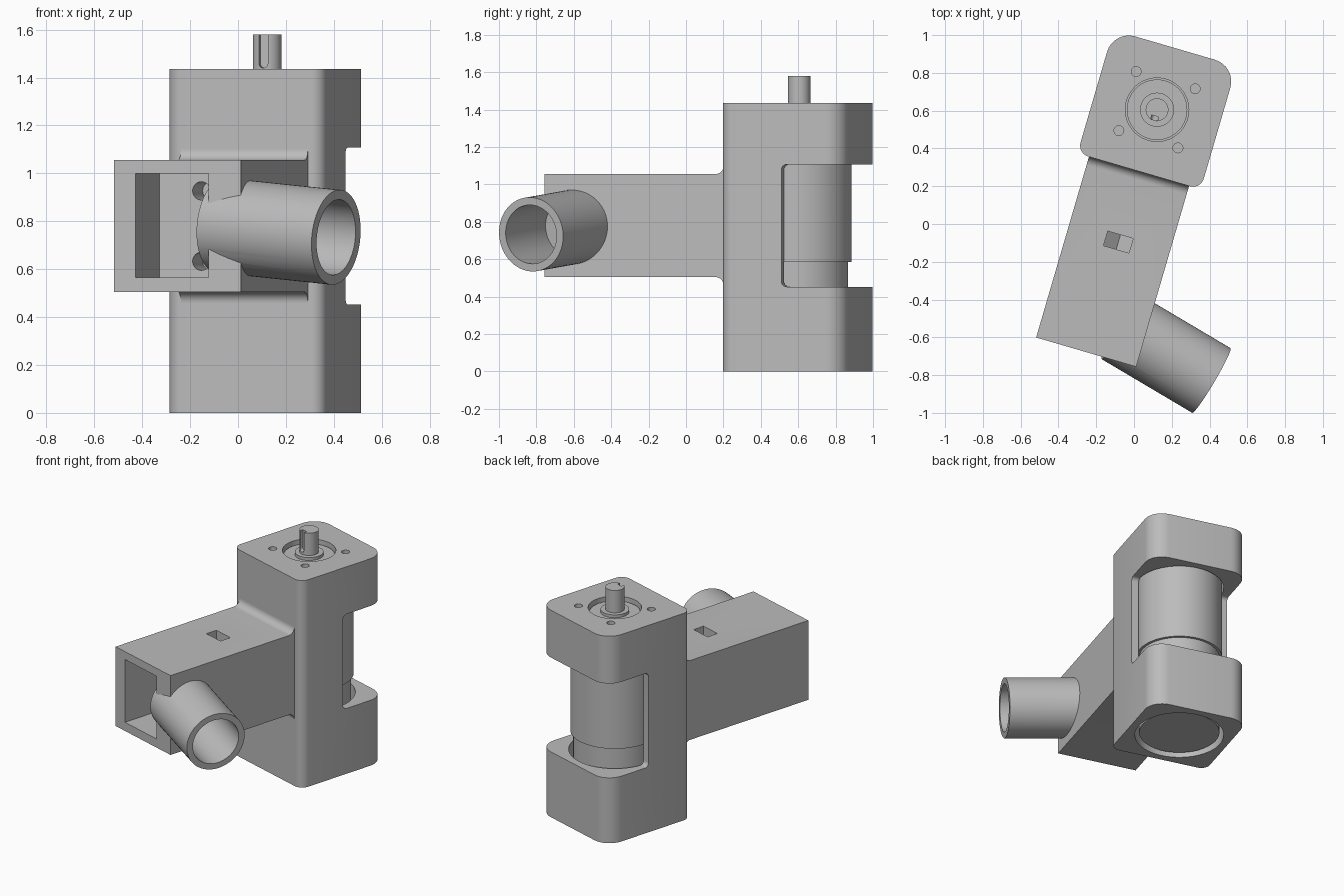
import bpy, bmesh, math
from mathutils import Vector, Matrix

if "Cube" in bpy.data.objects:
    bpy.data.objects.remove(bpy.data.objects["Cube"])

grey = bpy.data.materials.new("plain grey")
grey.use_nodes = True
grey.diffuse_color = (0.5, 0.5, 0.5, 1)
grey.node_tree.nodes["Principled BSDF"].inputs["Base Color"].default_value = (0.5, 0.5, 0.5, 1)

# The whole unit is modelled square to the axes around the motor, then turned
PLACE = Matrix.Translation((0.122, 0.605, 0)) @ Matrix.Rotation(math.radians(-16.3), 4, 'Z')


def make(name, bm):
    bmesh.ops.recalc_face_normals(bm, faces=bm.faces)
    mesh = bpy.data.meshes.new(name)
    bm.to_mesh(mesh)
    bm.free()
    mesh.materials.append(grey)
    obj = bpy.data.objects.new(name, mesh)
    bpy.context.collection.objects.link(obj)
    return obj


def rounded(corners, steps=8):
    """Polygon from (a, b, radius) right-angle corners."""
    pts = []
    for i, (a, b, r) in enumerate(corners):
        p = Vector((a, b))
        if not r:
            pts.append(p)
            continue
        d1 = (Vector(corners[i - 1][:2]) - p).normalized()
        d2 = (Vector(corners[(i + 1) % len(corners)][:2]) - p).normalized()
        for k in range(steps + 1):
            t = math.pi / 2 * k / steps
            pts.append(p + r * (d1 + d2 - d2 * math.cos(t) - d1 * math.sin(t)))
    return pts


def prism(name, corners, lo, hi, plane="xy"):
    bm = bmesh.new()
    pts = rounded(corners)
    verts = [bm.verts.new((a, b, lo) if plane == "xy" else
                          (lo, a, b) if plane == "yz" else (a, lo, b)) for a, b in pts]
    face = bm.faces.new(verts)
    up = {"xy": (0, 0, 1), "yz": (1, 0, 0), "xz": (0, 1, 0)}[plane]
    new = bmesh.ops.extrude_face_region(bm, geom=[face])["geom"]
    bmesh.ops.translate(bm, vec=Vector(up) * (hi - lo),
                        verts=[g for g in new if isinstance(g, bmesh.types.BMVert)])
    return make(name, bm)


def box(name, x0, x1, y0, y1, z0, z1):
    return prism(name, [(x0, y0, 0), (x1, y0, 0), (x1, y1, 0), (x0, y1, 0)], z0, z1)


def rod(name, start, end, radius, sides=64):
    start, end = Vector(start), Vector(end)
    axis = end - start
    bm = bmesh.new()
    turn = axis.to_track_quat('Z', 'Y').to_matrix().to_4x4()
    bmesh.ops.create_cone(bm, cap_ends=True, segments=sides, radius1=radius, radius2=radius,
                          depth=axis.length,
                          matrix=Matrix.Translation((start + end) / 2) @ turn)
    return make(name, bm)


def lathe(name, profile, sides=96):
    bm = bmesh.new()
    verts = [bm.verts.new((r, 0, z)) for r, z in profile]
    edges = [bm.edges.new(pair) for pair in zip(verts, verts[1:])]
    bmesh.ops.spin(bm, geom=verts + edges, cent=(0, 0, 0), axis=(0, 0, 1),
                   angle=math.tau, steps=sides)
    bmesh.ops.remove_doubles(bm, verts=bm.verts, dist=1e-5)
    return make(name, bm)


def combine(target, tool, operation='DIFFERENCE'):
    mod = target.modifiers.new("combine", 'BOOLEAN')
    mod.operation, mod.object, mod.solver = operation, tool, 'EXACT'
    bpy.context.view_layer.objects.active = target
    bpy.ops.object.modifier_apply(modifier=mod.name)
    bpy.data.objects.remove(tool)


def finish(obj):
    obj.matrix_world = PLACE
    bpy.ops.object.select_all(action='DESELECT')
    obj.select_set(True)
    bpy.context.view_layer.objects.active = obj
    bpy.ops.object.shade_smooth_by_angle(angle=math.radians(25))


# Housing block with bore, rear window and mounting holes
S = 0.34
housing = prism("motor_housing", [(-S, -S, 0.06), (S, -S, 0.06), (S, S, 0.12), (-S, S, 0.12)],
                0, 1.435)
combine(housing, rod("bore", (0, 0, -0.1), (0, 0, 1.3), 0.29, 96))
combine(housing, prism("window", [(0, 0.453, 0.03), (0.5, 0.453, 0),
                                  (0.5, 1.107, 0), (0, 1.107, 0.03)], -0.5, 0.5, "yz"))
combine(housing, rod("pilot", (0, 0, 1.25), (0, 0, 1.5), 0.168))
for x in (-0.163, 0.163):
    for y in (-0.163, 0.163):
        combine(housing, rod("screw_hole", (x, y, 1.36), (x, y, 1.5), 0.026, 24))

# Motor body with stepped can, pilot boss and hub
motor = lathe("motor", [(0, 0.02), (0.262, 0.02), (0.262, 0.585), (0.28, 0.585), (0.28, 1.295),
                        (0.16, 1.295), (0.16, 1.405), (0.09, 1.405), (0.09, 1.425), (0, 1.425)])

# Output shaft with round-ended keyway
shaft = rod("motor_shaft", (0, 0, 1.4), (0, 0, 1.58), 0.06, 48)
combine(shaft, prism("keyway", [(-0.019, 1.44, 0.018), (0.019, 1.44, 0.018),
                                (0.019, 1.7, 0), (-0.019, 1.7, 0)], -0.1, -0.035, "xz"))

# Square arm, flared by fillets where it meets the housing
LOW, TOP, FRONT, F = 0.505, 1.055, -1.337, 0.046
arm = prism("arm_with_tube", [(FRONT, LOW, 0), (-S, LOW, F), (-S, LOW - F - 0.002, 0),
                              (-0.32, LOW - F - 0.002, 0), (-0.32, TOP + F + 0.002, 0),
                              (-S, TOP + F + 0.002, 0), (-S, TOP, F), (FRONT, TOP, 0)],
            -0.276, 0.276, "yz")

# Front pocket, its two deep screw holes and the slot in the top
combine(arm, box("pocket", -0.182, 0.136, -1.5, -0.98, 0.565, 1.0))
for z in (0.633, 0.927):
    combine(arm, rod("pocket_hole", (0, -1.05, z), (0, -0.83, z), 0.038, 32))
combine(arm, prism("slot", [(-0.07, 1.2, 0), (-0.07, 0.99, 0), (0, 0.94, 0),
                            (0.07, 0.99, 0), (0.07, 1.2, 0)], -0.77, -0.69, "xz"))

# Angled tube socket
mouth = Vector((0.678, -1.295, 0.733))
back = Vector((-0.965, 0.247, 0.09)).normalized()
combine(arm, rod("tube", mouth, mouth + back * 0.56, 0.199), 'UNION')
combine(arm, rod("tube_bore", mouth - back * 0.1, mouth + back * 0.42, 0.158))

for part in (housing, motor, shaft, arm):
    finish(part)
